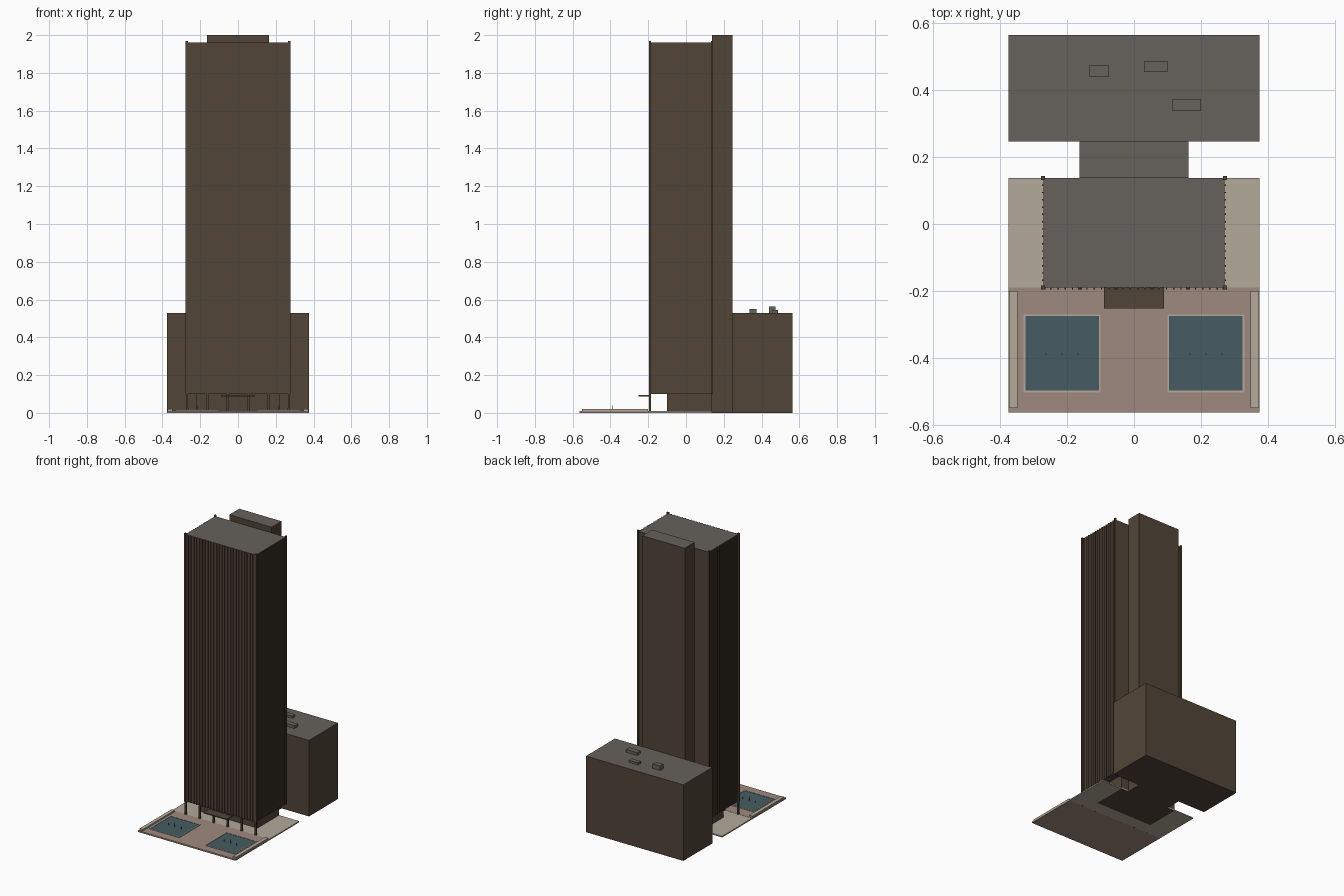
import bpy, bmesh
from mathutils import Matrix, Vector

cube = bpy.data.objects.get("Cube")
if cube:
    bpy.data.objects.remove(cube, do_unlink=True)


def material(name, rgb):
    """Flat material from 0-255 display values, stored as linear."""
    lin = [((c / 255 + 0.055) / 1.055) ** 2.4 for c in rgb] + [1]
    m = bpy.data.materials.new(name)
    m.use_nodes = True
    m.diffuse_color = lin
    m.node_tree.nodes["Principled BSDF"].inputs["Base Color"].default_value = lin
    return m


BRONZE = material("bronze_cladding", (82, 69, 56))
ROOF = material("roof_grey", (102, 98, 92))
STONE = material("pale_stone", (178, 170, 154))
PINK = material("pink_granite", (158, 138, 126))
WATER = material("pool_water", (70, 92, 98))


def boxes(name, spans, mat, top=None):
    """One mesh of boxes given as (x0, x1, y0, y1, z0, z1); optional top colour."""
    bm = bmesh.new()
    for x0, x1, y0, y1, z0, z1 in spans:
        centre = Vector((x0 + x1, y0 + y1, z0 + z1)) / 2
        size = Matrix.Diagonal((x1 - x0, y1 - y0, z1 - z0, 1))
        bmesh.ops.create_cube(bm, size=1, matrix=Matrix.Translation(centre) @ size)
    bm.normal_update()
    if top:
        for f in bm.faces:
            f.material_index = int(f.normal.z > 0.9)
    mesh = bpy.data.meshes.new(name)
    bm.to_mesh(mesh)
    bm.free()
    for m in (mat, top):
        if m:
            mesh.materials.append(m)
    ob = bpy.data.objects.new(name, mesh)
    bpy.context.collection.objects.link(ob)
    return ob


def post(x, y, half, z0, z1):
    return (x - half, x + half, y - half, y + half, z0, z1)


# Main masses
W, FRONT, BACK, SOFFIT, TOP = 0.27, -0.19, 0.138, 0.1, 1.96
boxes("tower", [(-W, W, FRONT, BACK, SOFFIT, TOP)], BRONZE, ROOF)
boxes("service_core", [(-0.163, 0.163, BACK, 0.246, 0, 2)], BRONZE, ROOF)
boxes("rear_block", [(-0.375, 0.375, 0.246, 0.565, 0, 0.53)], BRONZE, ROOF)
boxes("lobby", [(-0.22, 0.22, -0.1, BACK, 0, SOFFIT)], BRONZE)
boxes("entrance_canopy", [(-0.09, 0.09, -0.252, FRONT, 0.088, 0.095)], BRONZE)

# Projecting mullions on the front and both sides
fins = []
n_front, n_side = 25, 15
for i in range(1, n_front):
    x = -W + 2 * W * i / n_front
    fins.append((x - 0.002, x + 0.002, FRONT - 0.006, FRONT, SOFFIT, TOP))
for i in range(1, n_side):
    y = FRONT + (BACK - FRONT) * i / n_side
    for s in (-1, 1):
        xs = sorted((s * W, s * (W + 0.005)))
        fins.append((*xs, y - 0.002, y + 0.002, SOFFIT, TOP))
boxes("mullions", fins, BRONZE)

# Corner posts and the open ground-floor colonnade
boxes("corner_posts", [post(s * 0.272, y, 0.006, SOFFIT, 1.968)
                       for s in (-1, 1) for y in (FRONT, BACK)], BRONZE)
boxes("front_columns", [post(-W + 2 * W * i / 5, FRONT, 0.006, 0, SOFFIT)
                        for i in range(6)], BRONZE)

# Rooftop equipment
boxes("roof_units", [(-0.133, -0.075, 0.44, 0.475, 0.53, 0.562),
                     (0.03, 0.1, 0.455, 0.487, 0.53, 0.545),
                     (0.115, 0.2, 0.337, 0.373, 0.53, 0.55)], ROOF)

# Plaza paving and side benches
boxes("tower_paving", [(-0.375, 0.375, FRONT, BACK, 0, 0.009)], STONE)
boxes("front_plaza", [(-0.375, 0.375, -0.563, FRONT, 0, 0.01)], PINK)
boxes("side_walls", [(*sorted((s * 0.348, s * 0.373)), -0.55, -0.2, 0.01, 0.02)
                     for s in (-1, 1)], STONE)

# Paired pools with rims and water jets
rims, water, jets = [], [], []
for s in (-1, 1):
    x0, x1 = sorted((s * 0.1, s * 0.33))
    y0, y1, r = -0.503, -0.27, 0.005
    rims += [(x0, x1, y0, y0 + r, 0.01, 0.014), (x0, x1, y1 - r, y1, 0.01, 0.014),
             (x0, x0 + r, y0 + r, y1 - r, 0.01, 0.014),
             (x1 - r, x1, y0 + r, y1 - r, 0.01, 0.014)]
    water.append((x0 + r, x1 - r, y0 + r, y1 - r, 0.01, 0.012))
    for k in (-1, 0, 1):
        jets.append(post(s * 0.215 + k * 0.048, -0.388, 0.0015, 0.012, 0.025 if k else 0.04))
boxes("pool_rims", rims, STONE)
boxes("pool_water", water, WATER)
boxes("fountain_jets", jets, WATER)
